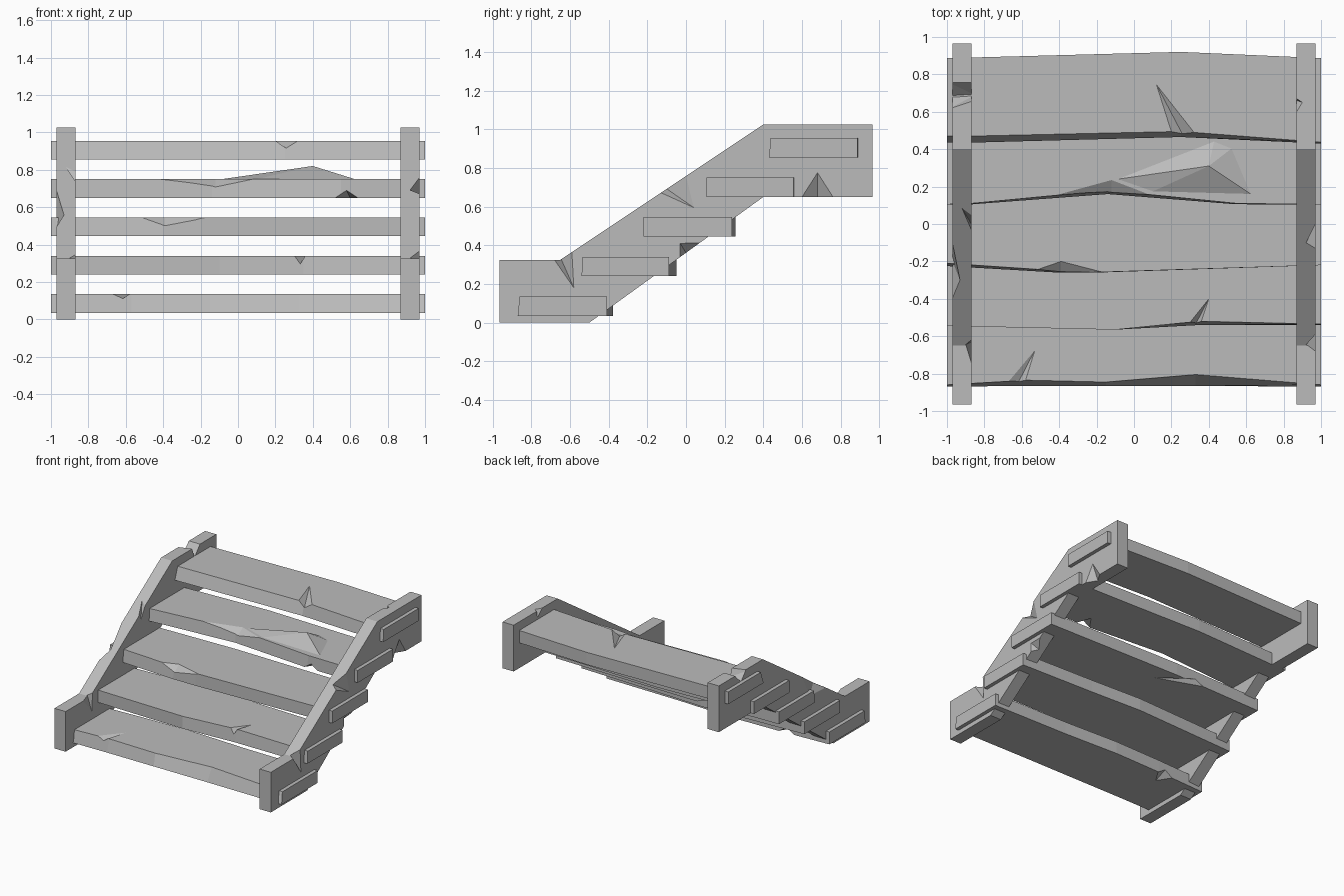
import bpy
import bmesh
from mathutils import Vector

if "Cube" in bpy.data.objects:
    bpy.data.objects.remove(bpy.data.objects["Cube"])

grey = bpy.data.materials.new("plain_grey")
grey.use_nodes = True
color = (0.5, 0.5, 0.5, 1)
grey.diffuse_color = color
grey.node_tree.nodes["Principled BSDF"].inputs["Base Color"].default_value = color


def make_object(name, bm):
    bmesh.ops.recalc_face_normals(bm, faces=bm.faces)
    mesh = bpy.data.meshes.new(name)
    bm.to_mesh(mesh)
    bm.free()
    mesh.materials.append(grey)
    obj = bpy.data.objects.new(name, mesh)
    bpy.context.collection.objects.link(obj)
    return obj


def add_hull(bm, points):
    verts = [bm.verts.new(p) for p in points]
    result = bmesh.ops.convex_hull(bm, input=verts)
    spare = {v for v in result["geom_interior"] + result["geom_unused"]
             if isinstance(v, bmesh.types.BMVert)}
    bmesh.ops.delete(bm, geom=list(spare), context="VERTS")


def carve(obj, chips):
    """Cut splinters; a chip is two points on an edge and one on each face beside it."""
    bm = bmesh.new()
    for chip in chips:
        points = [Vector(p) for p in chip]
        if len(points) == 4:
            edge = (points[0] + points[1]) / 2
            inside = (points[2] + points[3]) / 2
            points.append(edge + (edge - inside).normalized() * 0.06)
        add_hull(bm, points)
    cutter = make_object(obj.name + "_cutter", bm)
    cutter.hide_render = True
    mod = obj.modifiers.new("chips", "BOOLEAN")
    mod.operation = "DIFFERENCE"
    mod.solver = "EXACT"
    mod.object = cutter
    bpy.context.view_layer.objects.active = obj
    bpy.ops.object.modifier_apply(modifier=mod.name)
    bpy.data.objects.remove(cutter)


# Side rails: a sloped profile with level ends
PROFILE = [(-0.965, 0), (-0.5, 0), (0.4, 0.65), (0.965, 0.65),
           (0.965, 1.025), (0.4, 1.025), (-0.65, 0.325), (-0.965, 0.325)]


def rail(name, x0, x1):
    bm = bmesh.new()
    face = bm.faces.new([bm.verts.new((x0, y, z)) for y, z in PROFILE])
    moved = bmesh.ops.extrude_face_region(bm, geom=[face])["geom"]
    bmesh.ops.translate(bm, vec=(x1 - x0, 0, 0),
                        verts=[v for v in moved if isinstance(v, bmesh.types.BMVert)])
    return make_object(name, bm)


left_rail = rail("left_rail", 0.87, 0.97)
right_rail = rail("right_rail", -0.97, -0.87)

# Chips in the rails
out, mid, inn = 0.97, 0.92, 0.87
carve(left_rail, [
    [(out, -0.13, 0.672), (out, 0, 0.758), (mid, -0.1, 0.692), (out, 0.04, 0.595)],
    [(out, -0.68, 0.325), (out, -0.59, 0.365), (mid, -0.645, 0.328), (out, -0.58, 0.18)],
    [(out, 0.6, 0.65), (out, 0.76, 0.65), (mid, 0.68, 0.65), (out, 0.68, 0.775)],
    [(out, -0.03, 0.34), (out, 0.07, 0.412), (mid, 0, 0.361), (out, -0.03, 0.41)],
    [(inn, 0.6, 1.025), (inn, 0.67, 1.025), (0.9, 0.65, 1.025), (inn, 0.66, 0.97)],
])
carve(right_rail, [
    [(-1, 0.61, 1.03), (-1, 0.76, 1.03), (-1, 0.68, 0.95),
     (-0.85, 0.66, 1.03), (-0.85, 0.76, 1.03), (-0.85, 0.69, 0.95)],
    [(-inn, -0.74, 0.325), (-inn, -0.62, 0.345), (-0.9, -0.645, 0.328), (-inn, -0.63, 0.2)],
    [(-inn, -0.03, 0.738), (-inn, 0.05, 0.79), (-mid, 0.085, 0.815), (-inn, 0, 0.7)],
    [(-out, -0.4, 0.49), (-out, -0.1, 0.69), (-0.93, -0.3, 0.558), (-out, -0.2, 0.5)],
])

DEPTH, THICK = 0.462, 0.1


def tread(name, y, z, stations, chips):
    """Plank whose stations are x, then shifts of the upper front, lower front and back edges."""
    bm = bmesh.new()
    rings = []
    for x, top, low, back in stations:
        ring = [(y + low, z), (y + top, z + THICK),
                (y + DEPTH + back, z + THICK), (y + DEPTH + back, z)]
        rings.append([bm.verts.new((x, *p)) for p in ring])
    for a, b in zip(rings, rings[1:]):
        for i in range(4):
            j = (i + 1) % 4
            bm.faces.new((a[i], a[j], b[j], b[i]))
    bm.faces.new(rings[0])
    bm.faces.new(rings[-1])
    obj = make_object(name, bm)
    carve(obj, chips)
    return obj


# Treads from the bottom up
tread("tread_1", -0.87, 0.035,
      [(-1, 0.01, 0, 0), (-0.57, 0.035, 0.005, 0.02), (-0.15, 0.025, 0.005, 0.03),
       (0.33, 0.065, 0.005, 0.01), (1, 0.01, 0, 0)],
      [[(-0.67, -0.842, 0.135), (-0.58, -0.837, 0.135), (-0.53, -0.675, 0.135), (-0.62, -0.85, 0.11)],
       [(-0.7, -0.39, 0.035), (-0.56, -0.39, 0.035), (-0.63, -0.5, 0.035), (-0.63, -0.39, 0.08)]])
tread("tread_2", -0.55, 0.24,
      [(-1, 0.005, 0.005, 0), (-0.1, -0.015, -0.015, 0.04), (0.35, 0.03, 0.01, 0.02),
       (1, 0.015, 0.01, 0)],
      [[(0.3, -0.525, 0.34), (0.36, -0.52, 0.34), (0.4, -0.4, 0.34), (0.33, -0.535, 0.295)]])
tread("tread_3", -0.225, 0.445,
      [(-1, 0.015, 0, 0), (-0.4, -0.025, -0.035, 0.015), (-0.2, -0.033, -0.035, 0.02),
       (1, 0.005, 0.005, 0)],
      [[(-0.52, -0.245, 0.545), (-0.17, -0.257, 0.545), (-0.39, -0.2, 0.545), (-0.39, -0.262, 0.495)],
       [(-0.46, 0.25, 0.445), (-0.28, 0.255, 0.445), (-0.1, 0.12, 0.445), (-0.38, 0.253, 0.48)]])
tread("tread_4", 0.095, 0.65,
      [(-1, 0.01, 0.01, 0), (-0.87, 0.015, 0.01, 0), (-0.14, 0.085, 0.065, 0.03),
       (0.55, 0.015, 0.01, 0.01), (1, 0.01, 0.01, 0)],
      [[(-0.42, 0.153, 0.75), (0.08, 0.158, 0.75), (-0.12, 0.235, 0.75), (-0.12, 0.165, 0.705)],
       [(0.52, 0.107, 0.65), (0.64, 0.105, 0.65), (0.6, 0.22, 0.65), (0.58, 0.105, 0.69)]])
tread("tread_5", 0.425, 0.855,
      [(-1, 0.045, 0.01, 0), (-0.87, 0.045, 0.01, 0.003), (0.25, 0.07, 0.04, 0.033),
       (1, 0.012, 0.005, 0)],
      [[(0.2, 0.493, 0.955), (0.32, 0.491, 0.955), (0.12, 0.745, 0.955), (0.26, 0.478, 0.915)]])

# Lifted splinter on the fourth tread
bm = bmesh.new()
add_hull(bm, [(-0.12, 0.235, 0.745), (0.08, 0.165, 0.745), (0.64, 0.15, 0.745),
              (0.53, 0.41, 0.745), (0.43, 0.45, 0.745), (0.4, 0.31, 0.82)])
make_object("lifted_splinter", bm)
